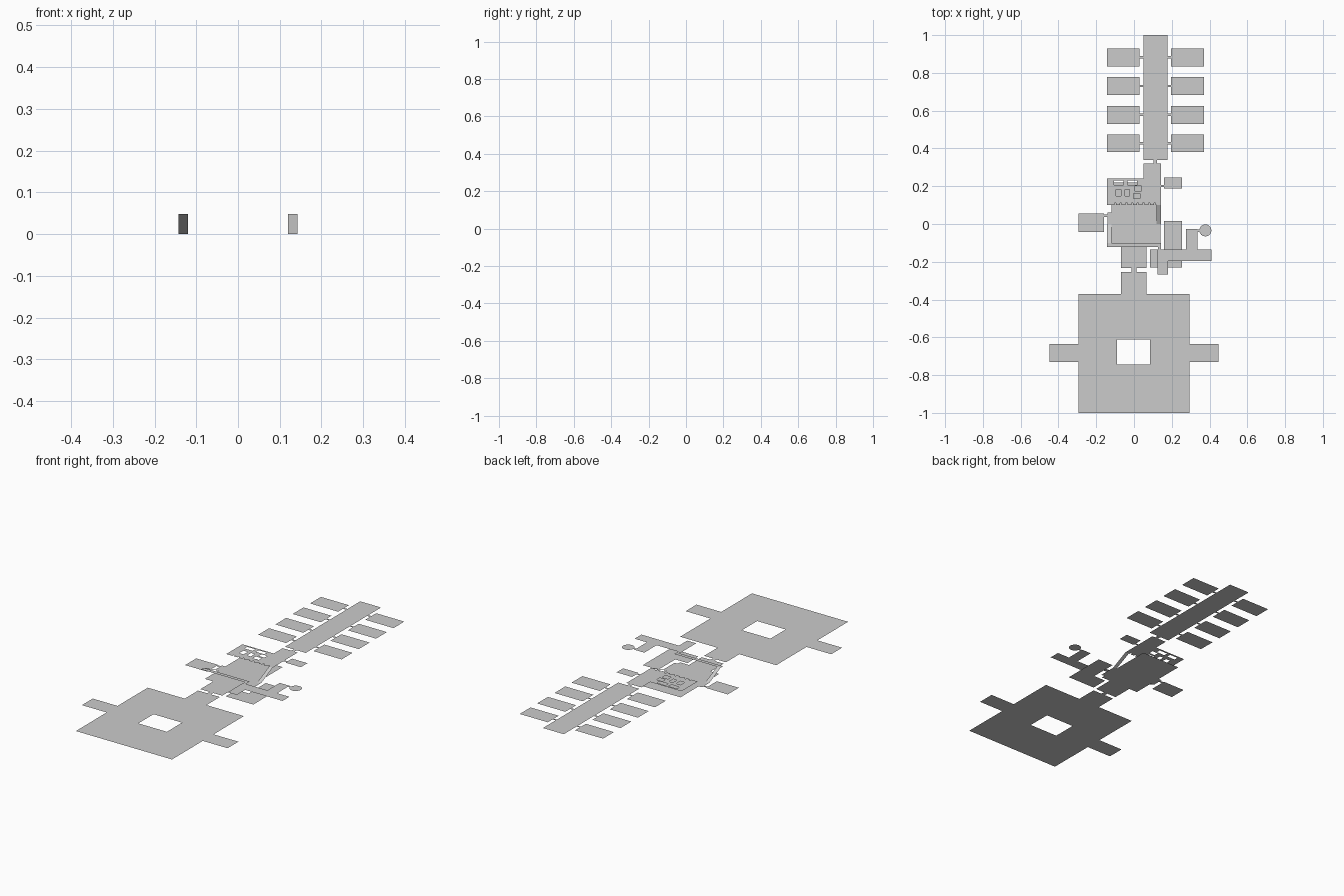
import bpy, bmesh, math

UP = 0.048  # height of the upper storey


def finish(name, bm):
    me = bpy.data.meshes.new(name)
    bm.to_mesh(me)
    bm.free()
    ob = bpy.data.objects.new(name, me)
    bpy.context.collection.objects.link(ob)
    return ob


def sheet(name, z, rects, holes=()):
    """Flat floor: union of (x0, x1, y0, y1) rectangles minus holes."""
    allr = list(rects) + list(holes)
    xs = sorted({v for r in allr for v in r[:2]})
    ys = sorted({v for r in allr for v in r[2:]})
    hit = lambda r, x, y: r[0] < x < r[1] and r[2] < y < r[3]
    bm = bmesh.new()
    for a, b in zip(xs, xs[1:]):
        for c, d in zip(ys, ys[1:]):
            x, y = (a + b) / 2, (c + d) / 2
            if any(hit(r, x, y) for r in rects) and not any(hit(h, x, y) for h in holes):
                bm.faces.new([bm.verts.new((*p, z)) for p in ((a, c), (b, c), (b, d), (a, d))])
    bmesh.ops.remove_doubles(bm, verts=bm.verts, dist=1e-5)
    bmesh.ops.dissolve_limit(bm, angle_limit=0.01, verts=bm.verts, edges=bm.edges)
    return finish(name, bm)


def ramp(name, x0, x1, y0, z0, y1, z1):
    bm = bmesh.new()
    bm.faces.new([bm.verts.new(p) for p in
                  ((x0, y0, z0), (x1, y0, z0), (x1, y1, z1), (x0, y1, z1))])
    return finish(name, bm)


# South courtyard with side wings and neck
sheet("courtyard_floor", 0, [
    (-0.295, 0.295, -1.0, -0.37), (-0.447, -0.295, -0.73, -0.635), (0.295, 0.447, -0.73, -0.635),
    (-0.068, 0.066, -0.37, -0.253), (-0.012, 0.012, -0.253, -0.233),
    (-0.068, 0.066, -0.233, -0.12)], [(-0.09, 0.085, -0.745, -0.612)])

# Main hall on the lower storey, with west annex
sheet("main_hall_floor", 0, [
    (-0.12, 0.12, -0.12, 0.22), (0.12, 0.14, -0.10, 0.0), (-0.14, -0.12, 0.0, 0.06),
    (-0.16, -0.14, 0.038, 0.05), (-0.295, -0.16, -0.042, 0.055)])

# Lower south-east rooms
sheet("lower_east_rooms", 0, [
    (0.16, 0.255, -0.135, 0.015), (0.085, 0.255, -0.23, -0.135)])

# Ramps between storeys
ramp("west_ramp", -0.142, -0.12, -0.10, UP, 0.0, 0)
ramp("east_ramp", 0.12, 0.142, 0.0, 0, 0.10, UP)

# Upper gallery along the south wall and the south-east passages
sheet("upper_south_passages", UP, [
    (-0.142, 0.142, -0.122, -0.10), (0.128, 0.142, -0.135, -0.122),
    (0.125, 0.41, -0.195, -0.135), (0.125, 0.18, -0.268, -0.135),
    (0.275, 0.335, -0.135, -0.027), (0.335, 0.352, -0.042, -0.03)])

# Round chamber
bm = bmesh.new()
bmesh.ops.create_circle(bm, cap_ends=True, segments=16, radius=0.032)
bmesh.ops.translate(bm, verts=bm.verts, vec=(0.378, -0.034, UP))
finish("round_chamber", bm)

# Upper mezzanine with openings and a row of column notches
openings = [(-0.105, -0.055, 0.207, 0.23), (-0.035, 0.016, 0.207, 0.23), (0.005, 0.04, 0.175, 0.2),
            (-0.095, -0.068, 0.147, 0.182), (-0.047, -0.025, 0.147, 0.182),
            (-0.003, 0.032, 0.135, 0.162)]
columns = [(-0.104 + 0.03 * i, -0.095 + 0.03 * i, 0.10, 0.11) for i in range(8)]
sheet("mezzanine_floor", UP, [
    (-0.142, 0.05, 0.10, 0.242), (0.05, 0.142, 0.10, 0.32),
    (0.142, 0.16, 0.195, 0.207), (0.16, 0.255, 0.187, 0.245),
    (0.103, 0.123, 0.32, 0.34)], openings + columns)

# North hall with paired side rooms
hall = [(0.05, 0.178, 0.34, 1.0)]
for y in (0.38, 0.53, 0.682, 0.835):
    hall += [(-0.142, 0.03, y, y + 0.095), (0.197, 0.37, y, y + 0.095),
             (0.03, 0.05, y + 0.042, y + 0.054), (0.178, 0.197, y + 0.042, y + 0.054)]
sheet("north_hall_floor", UP, hall)
